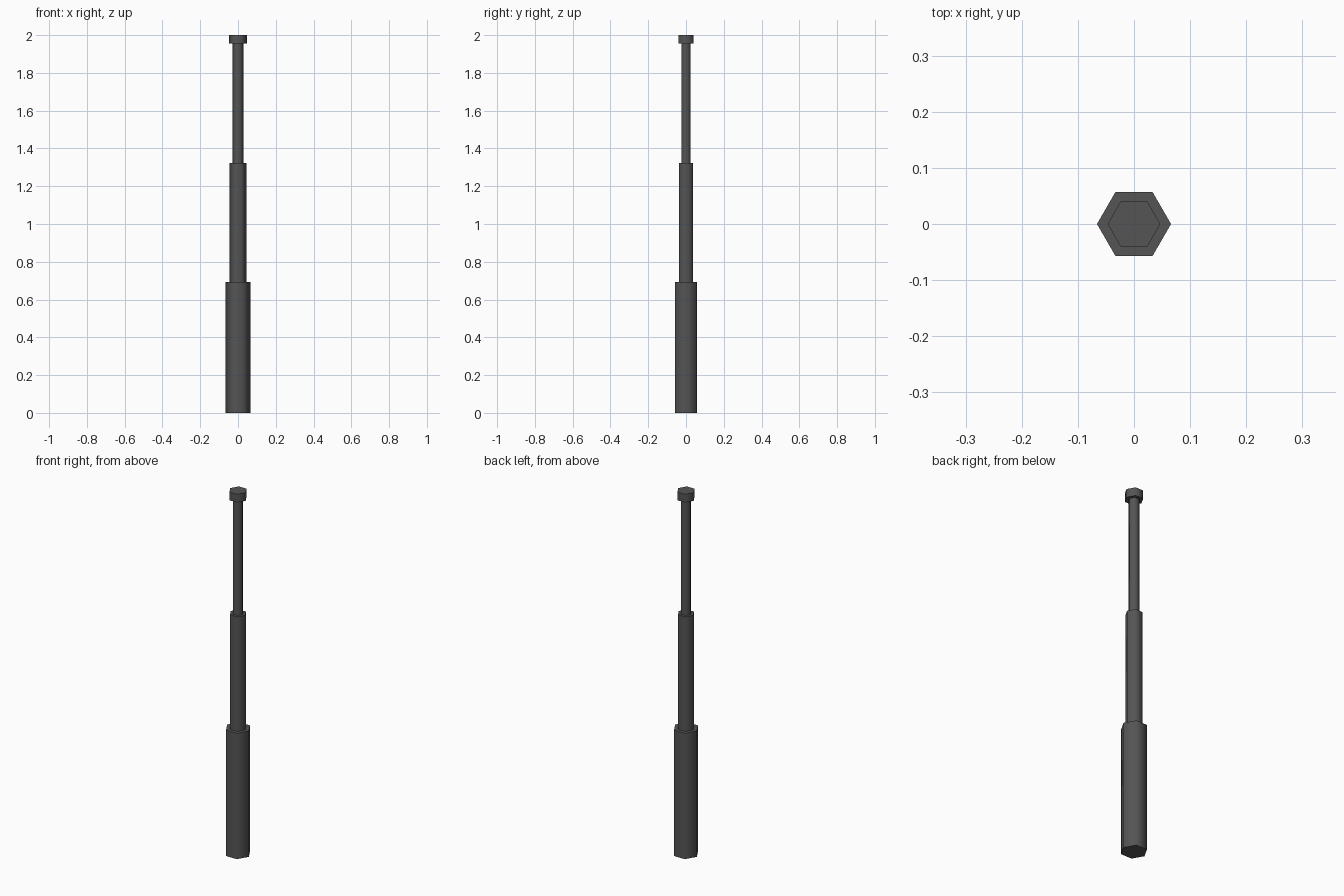
import bpy
import math

if "Cube" in bpy.data.objects:
    bpy.data.objects.remove(bpy.data.objects["Cube"])

steel = bpy.data.materials.new("dark_grey")
steel.diffuse_color = (0.09, 0.09, 0.09, 1)
steel.use_nodes = True
steel.node_tree.nodes["Principled BSDF"].inputs["Base Color"].default_value = steel.diffuse_color


def hex_section(name, radius, z0, z1):
    """Six-sided prism with corners on the x axis."""
    bpy.ops.mesh.primitive_cylinder_add(
        vertices=6, radius=radius, depth=z1 - z0,
        location=(0, 0, (z0 + z1) / 2), rotation=(0, 0, math.radians(30)))
    ob = bpy.context.object
    ob.name = name
    bpy.ops.object.transform_apply(location=False, rotation=True, scale=True)
    ob.data.materials.append(steel)
    # rounded-looking sides, crisp end rims
    bpy.ops.object.shade_smooth_by_angle(angle=math.radians(65))
    return ob


# Telescoping sections from handle to tip
hex_section("handle", 0.066, 0.0, 0.693)
hex_section("middle_tube", 0.044, 0.693, 1.324)
hex_section("upper_rod", 0.028, 1.324, 1.955)
hex_section("tip_cap", 0.047, 1.955, 2.0)
